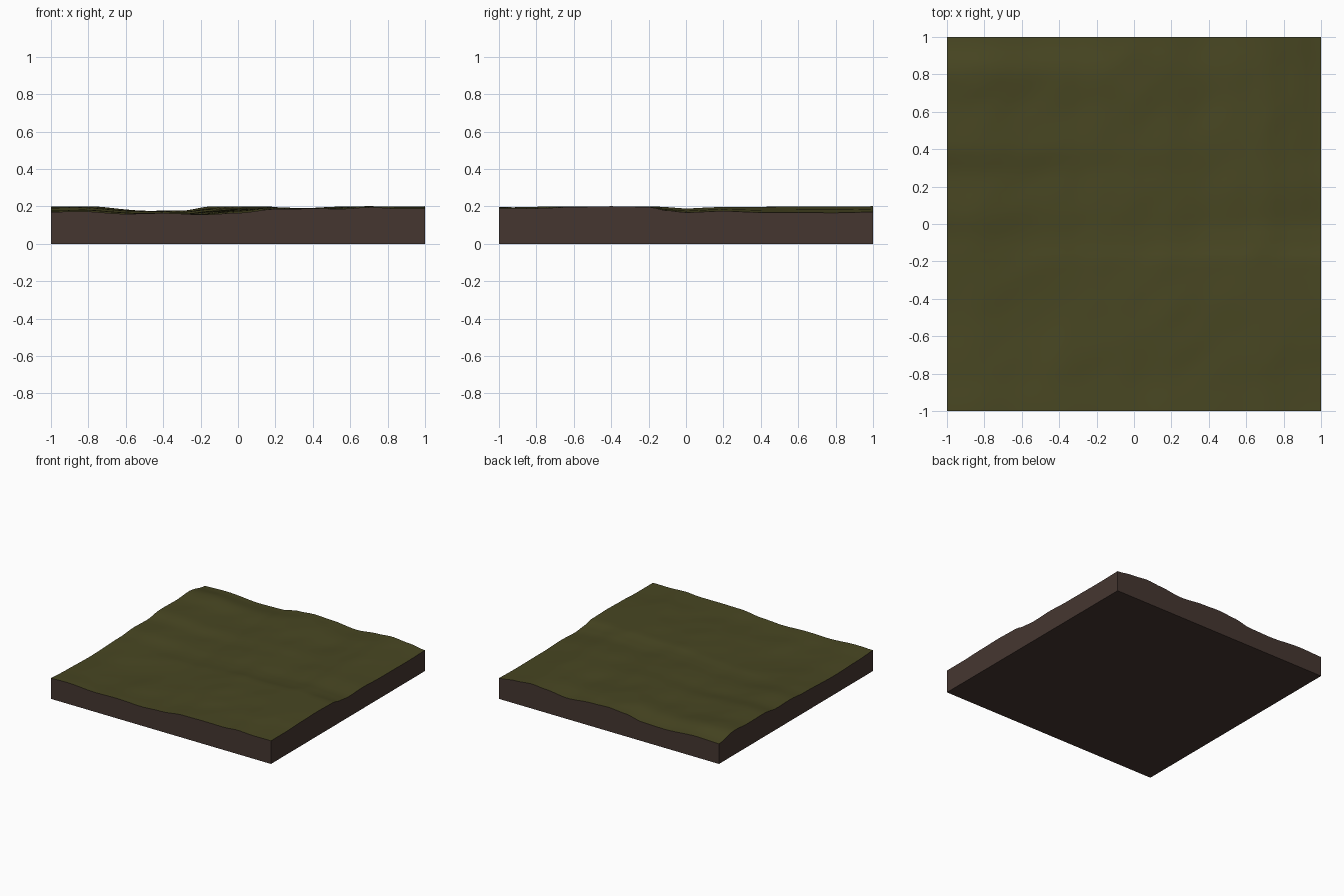
import bpy, bmesh, math
from mathutils import Vector, noise

cube = bpy.data.objects.get("Cube")
if cube:
    bpy.data.objects.remove(cube)


def make_material(name, colour):
    mat = bpy.data.materials.new(name)
    mat.use_nodes = True
    mat.diffuse_color = (*colour, 1)
    bsdf = mat.node_tree.nodes["Principled BSDF"]
    bsdf.inputs["Base Color"].default_value = (*colour, 1)
    bsdf.inputs["Roughness"].default_value = 0.9
    return mat


# Edge profiles of the ground: (position along the edge, height)
FRONT = [(-1, .17), (-.85, .174), (-.6, .16), (-.4, .164), (-.18, .156), (0, .165),
         (.2, .186), (.4, .188), (.57, .187), (.7, .196), (.85, .189), (1, .19)]
RIGHT = [(-1, .19), (-.8, .19), (-.6, .197), (-.4, .201), (-.2, .197), (-.1, .178),
         (0, .168), (.2, .175), (.4, .168), (.8, .166), (1, .17)]
BACK = [(-1, .165), (-.8, .171), (-.5, .153), (-.31, .157), (-.14, .186), (0, .197),
        (.15, .191), (.38, .172), (.58, .192), (.7, .202), (.85, .189), (1, .17)]
LEFT = [(-1, .17), (-.8, .161), (-.5, .154), (-.1, .165), (.07, .177), (.25, .173),
        (.42, .193), (.62, .19), (.8, .2), (1, .165)]


def height_on(profile, t):
    """Smoothly eased height along an edge profile."""
    for (a, ha), (b, hb) in zip(profile, profile[1:]):
        if t <= b:
            u = max(0, (t - a) / (b - a))
            return ha + (hb - ha) * u * u * (3 - 2 * u)
    return profile[-1][1]


def ground_height(x, y):
    """Blend the four edges across the tile and add gentle swells inside."""
    u, v = (x + 1) / 2, (y + 1) / 2
    across = (1 - v) * height_on(FRONT, x) + v * height_on(BACK, x)
    along = (1 - u) * height_on(LEFT, y) + u * height_on(RIGHT, y)
    corners = ((1 - v) * ((1 - u) * FRONT[0][1] + u * FRONT[-1][1])
               + v * ((1 - u) * BACK[0][1] + u * BACK[-1][1]))
    inside = min(1, 4 * (1 - abs(x)), 4 * (1 - abs(y)))
    swell = noise.noise(Vector((2 * x - y, 2.5 * y - x, 3)))
    ripple = noise.noise(Vector((5 * x - 2 * y, 5 * y - 2 * x, 8)))
    return min(.2, across + along - corners + inside * (.006 * swell + .004 * ripple)) \
        if inside > 0 else across + along - corners


# Ground surface
bm = bmesh.new()
bmesh.ops.create_grid(bm, x_segments=50, y_segments=50, size=1)
for v in bm.verts:
    v.co.z = ground_height(v.co.x, v.co.y)
for f in bm.faces:
    f.material_index = 0

# Earth walls and flat underside
rim = [e for e in bm.edges if e.is_boundary]
ext = bmesh.ops.extrude_edge_only(bm, edges=rim)["geom"]
for v in ext:
    if isinstance(v, bmesh.types.BMVert):
        v.co.z = 0
for f in ext:
    if isinstance(f, bmesh.types.BMFace):
        f.material_index = 1
base = [e for e in bm.edges if e.is_boundary]
for f in bmesh.ops.contextual_create(bm, geom=base)["faces"]:
    f.material_index = 1
bmesh.ops.recalc_face_normals(bm, faces=bm.faces)

mesh = bpy.data.meshes.new("ground_tile")
bm.to_mesh(mesh)
bm.free()
mesh.materials.append(make_material("grass_green", (.065, .062, .016)))
mesh.materials.append(make_material("earth_brown", (.060, .037, .030)))
tile = bpy.data.objects.new("ground_tile", mesh)
bpy.context.collection.objects.link(tile)

# Smooth ground with crisp borders
bpy.ops.object.select_all(action="DESELECT")
tile.select_set(True)
bpy.context.view_layer.objects.active = tile
bpy.ops.object.shade_smooth_by_angle(angle=math.radians(40))
